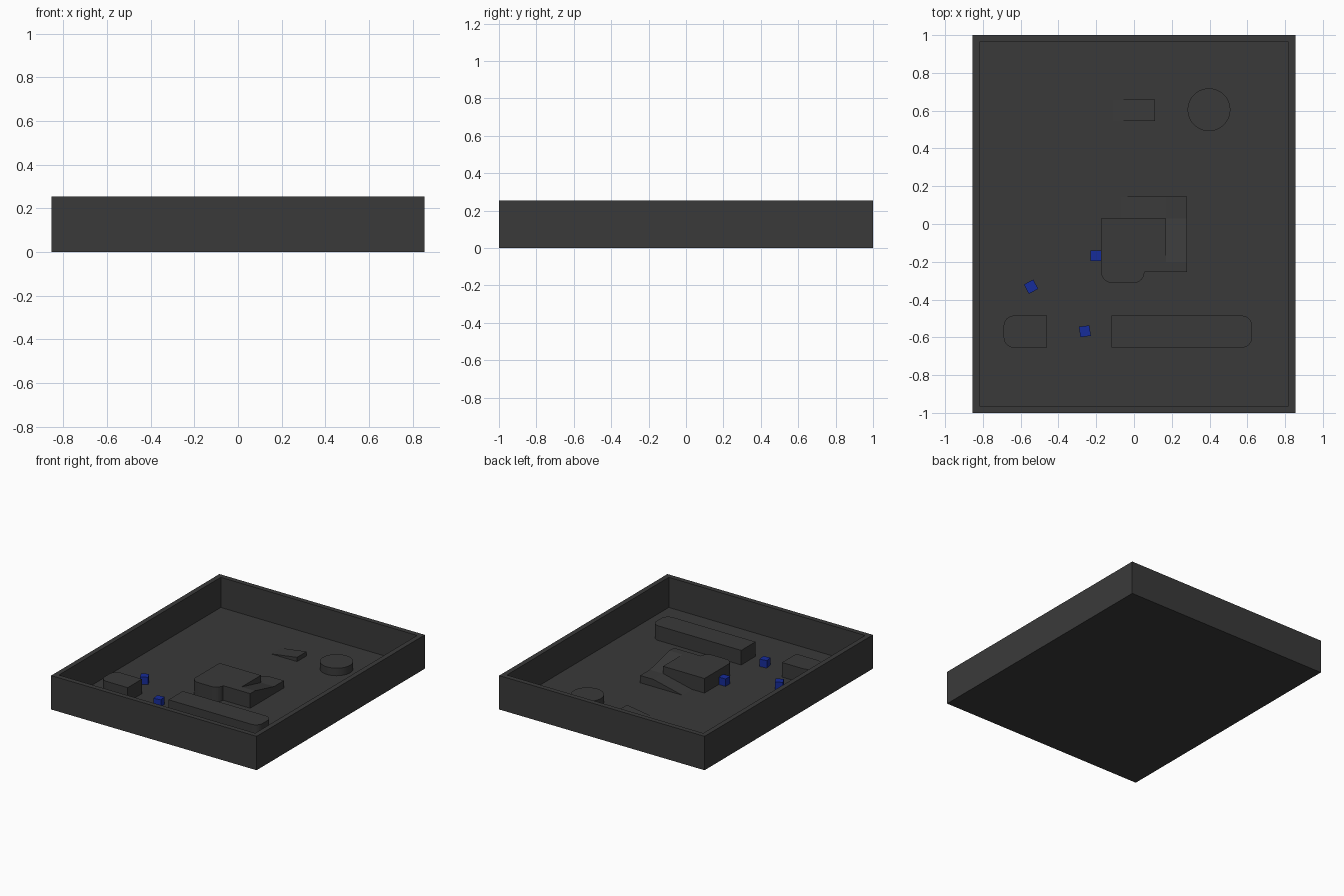
import bpy, bmesh, math
from mathutils import Matrix, Vector

if "Cube" in bpy.data.objects:
    bpy.data.objects.remove(bpy.data.objects["Cube"])

FLOOR, TOP = 0.028, 0.138


def material(name, color):
    m = bpy.data.materials.new(name)
    m.diffuse_color = color
    m.use_nodes = True
    m.node_tree.nodes["Principled BSDF"].inputs["Base Color"].default_value = m.diffuse_color
    return m


DARK = material("dark_grey", (0.042, 0.042, 0.042, 1))
BLUE = material("blue", (0.008, 0.025, 0.32, 1))


def finish(name, bm, mat=DARK):
    bmesh.ops.recalc_face_normals(bm, faces=bm.faces)
    mesh = bpy.data.meshes.new(name)
    bm.to_mesh(mesh)
    bm.free()
    ob = bpy.data.objects.new(name, mesh)
    mesh.materials.append(mat)
    bpy.context.collection.objects.link(ob)
    return ob


def extrude_profile(name, pts, offset):
    bm = bmesh.new()
    face = bm.faces.new([bm.verts.new(p) for p in pts])
    ext = bmesh.ops.extrude_face_region(bm, geom=[face], use_keep_orig=True)
    verts = [v for v in ext["geom"] if isinstance(v, bmesh.types.BMVert)]
    bmesh.ops.translate(bm, verts=verts, vec=offset)
    return finish(name, bm)


def block(name, corners, steps=8):
    """Upright block from plan corners (x, y, radius)."""
    pts = []
    for i, (x, y, r) in enumerate(corners):
        c = Vector((x, y, FLOOR))
        if r == 0:
            pts.append(c)
            continue
        px, py, _ = corners[i - 1]
        nx, ny, _ = corners[(i + 1) % len(corners)]
        a = (Vector((px, py, FLOOR)) - c).normalized() * r
        b = (Vector((nx, ny, FLOOR)) - c).normalized() * r
        for k in range(steps + 1):
            t = k / steps * math.pi / 2
            pts.append(c + a * (1 - math.sin(t)) + b * (1 - math.cos(t)))
    return extrude_profile(name, pts, (0, 0, TOP - FLOOR))


# open tray
bm = bmesh.new()
bmesh.ops.create_cube(bm, size=1, matrix=Matrix.Translation((0, 0, 0.1275))
                      @ Matrix.Diagonal((1.71, 2, 0.255, 1)))
top = max(bm.faces, key=lambda f: f.calc_center_median().z)
bmesh.ops.inset_region(bm, faces=[top], thickness=0.053)
ext = bmesh.ops.extrude_face_region(bm, geom=[top])
bmesh.ops.translate(bm, vec=(0, 0, FLOOR - 0.255),
                    verts=[v for v in ext["geom"] if isinstance(v, bmesh.types.BMVert)])
if top.is_valid:
    bmesh.ops.delete(bm, geom=[top], context='FACES_ONLY')
finish("tray", bm)

# raised bars along the front
block("long_bar", [(-0.12, -0.655, 0), (0.625, -0.655, 0.055),
                   (0.625, -0.485, 0.055), (-0.12, -0.485, 0)])
block("short_bar", [(-0.69, -0.655, 0.055), (-0.46, -0.655, 0),
                    (-0.46, -0.485, 0), (-0.69, -0.485, 0.055)])

# central platform with rounded front lobe
block("platform", [(-0.175, -0.312, 0.06), (0.055, -0.312, 0.057), (0.055, -0.255, 0),
                   (0.17, -0.255, 0), (0.17, 0.03, 0), (-0.175, 0.03, 0)])

# ramp winding round the platform: lower flight, then landing and upper flight
MID = 0.083
extrude_profile("lower_ramp", [(-0.07, 0.03, FLOOR), (0.17, 0.03, FLOOR),
                               (0.17, 0.03, MID)], (0, 0.115, 0))
extrude_profile("upper_ramp", [(0.17, 0.145, FLOOR), (0.17, 0.145, MID), (0.17, 0.03, MID),
                               (0.17, -0.2, TOP), (0.17, -0.255, TOP),
                               (0.17, -0.255, FLOOR)], (0.11, 0, 0))

# small low wedge
extrude_profile("wedge", [(-0.11, 0.545, FLOOR), (0.11, 0.545, FLOOR),
                          (0.11, 0.545, 0.06)], (0, 0.115, 0))

# round podium
bpy.ops.mesh.primitive_cylinder_add(vertices=64, radius=0.113, depth=0.085 - FLOOR,
                                    location=(0.397, 0.605, (0.085 + FLOOR) / 2))
podium = bpy.context.object
podium.name = "podium"
podium.data.materials.append(DARK)
bpy.ops.object.shade_smooth_by_angle()

# loose blue cubes
S = 0.056
for i, (x, y, a) in enumerate([(-0.203, -0.168, 0), (-0.545, -0.332, 28), (-0.26, -0.568, 8)]):
    bm = bmesh.new()
    bmesh.ops.create_cube(bm, size=S, matrix=Matrix.Translation((x, y, FLOOR + S / 2))
                          @ Matrix.Rotation(math.radians(a), 4, 'Z'))
    finish(f"cube_{i + 1}", bm, BLUE)
